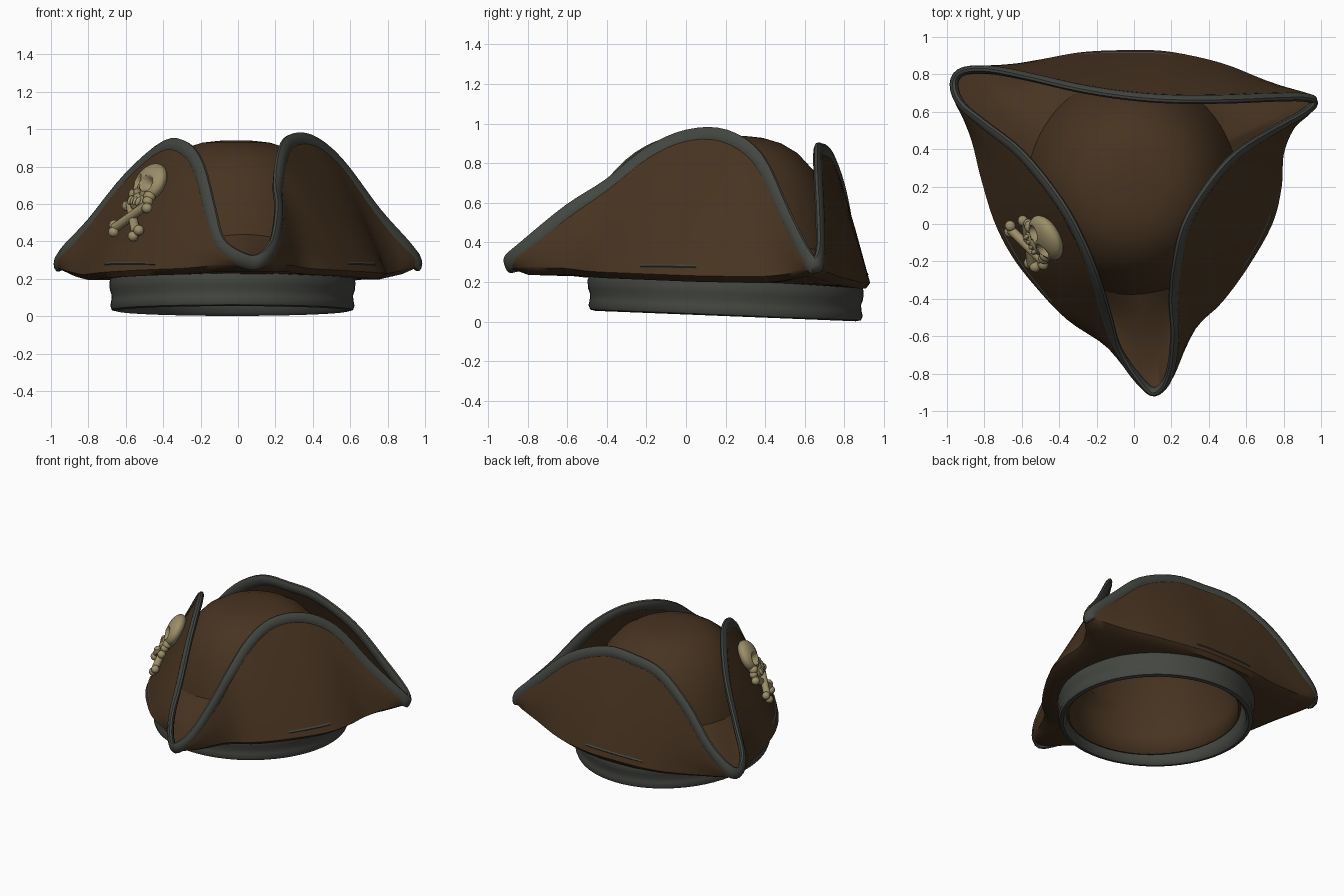
import bpy, bmesh, math
from mathutils import Vector, Matrix

cube = bpy.data.objects.get("Cube")
if cube:
    bpy.data.objects.remove(cube, do_unlink=True)


def material(name, rgb):
    mat = bpy.data.materials.new(name)
    mat.use_nodes = True
    mat.diffuse_color = (*rgb, 1)
    mat.node_tree.nodes["Principled BSDF"].inputs["Base Color"].default_value = (*rgb, 1)
    return mat


leather = material("brown leather", (0.064, 0.034, 0.015))
cloth = material("grey cloth", (0.058, 0.062, 0.053))
bone = material("aged bone", (0.33, 0.27, 0.14))


def finish(name, bm, mat, angle=50):
    """Turn a bmesh into a smooth shaded object."""
    bmesh.ops.recalc_face_normals(bm, faces=bm.faces)
    mesh = bpy.data.meshes.new(name)
    bm.to_mesh(mesh)
    bm.free()
    mesh.materials.append(mat)
    obj = bpy.data.objects.new(name, mesh)
    bpy.context.collection.objects.link(obj)
    bpy.ops.object.select_all(action="DESELECT")
    bpy.context.view_layer.objects.active = obj
    obj.select_set(True)
    bpy.ops.object.shade_smooth_by_angle(angle=math.radians(angle))
    return obj


def loft(name, rows, mat, around=True, wrap=True, cap=False):
    """Skin rows of points; around closes each row, wrap joins last row to first."""
    bm = bmesh.new()
    grid = [[bm.verts.new(p) for p in row] for row in rows]
    count = len(rows[0])
    for i in range(len(rows) if wrap else len(rows) - 1):
        a, b = grid[i], grid[(i + 1) % len(rows)]
        for j in range(count if around else count - 1):
            k = (j + 1) % count
            bm.faces.new((a[j], a[k], b[k], b[j]))
    if cap:
        bm.faces.new(grid[-1])
    return finish(name, bm, mat)


def closed_spline(points, sub):
    """Sample a closed Catmull-Rom curve."""
    out, n = [], len(points)
    for i in range(n):
        p, q, r, s = (Vector(points[(i + k) % n]) for k in (-1, 0, 1, 2))
        for k in range(sub):
            t = k / sub
            out.append(q + (r - p) * (t / 2) + (2 * p - 5 * q + 4 * r - s) * (t * t / 2)
                       + (3 * q - p - 3 * r + s) * (t ** 3 / 2))
    return out


# Upper brim edge and lower fold, counterclockwise from the front corner
RIM = [(.11, -.91, .31), (.19, -.82, .39), (.22, -.6, .57), (.21, -.4, .7), (.23, -.2, .86),
       (.28, 0, .95), (.4, .2, .95), (.55, .37, .83), (.75, .5, .56), (.91, .59, .38),
       (.97, .65, .3), (.92, .68, .36), (.75, .68, .52), (.5, .67, .74), (.2, .67, .87),
       (-.05, .69, .88), (-.3, .73, .85), (-.56, .79, .69), (-.77, .83, .47), (-.92, .82, .34),
       (-.97, .75, .3), (-.93, .64, .36), (-.8, .53, .5), (-.6, .37, .75), (-.4, .12, .92),
       (-.28, -.1, .91), (-.2, -.3, .8), (-.14, -.5, .57), (-.09, -.67, .4), (.02, -.84, .32)]
FOLD = [(.11, -.89), (.21, -.8), (.33, -.56), (.47, -.42), (.61, -.23), (.74, 0),
        (.79, .2), (.8, .37), (.85, .5), (.92, .58), (.97, .65), (.9, .7),
        (.7, .77), (.47, .86), (.2, .92), (0, .93), (-.27, .92), (-.5, .88),
        (-.74, .84), (-.92, .82), (-.97, .75), (-.94, .63), (-.87, .45), (-.82, .25),
        (-.75, .02), (-.66, -.16), (-.54, -.32), (-.36, -.51), (-.14, -.66), (.02, -.83)]
SUB = 4
CENTRE = Vector((-.03, .2, 0))


def tilt(y):
    return -.04 * (y - CENTRE.y)


def on_floor(x, y):
    reach = math.hypot(x - CENTRE.x, y - CENTRE.y)
    return Vector((x, y, min(.27, .225 + tilt(y) + .2 * max(0, reach - .8))))


rim = closed_spline(RIM, SUB)
fold = [on_floor(p.x, p.y) for p in closed_spline(FOLD, SUB)]
COLS = range(len(rim))
up, out = [], []
for i in COLS:
    tangent = (rim[(i + 1) % len(rim)] - rim[i - 1]).normalized()
    rise = ((rim[i] - fold[i]).normalized() + Vector((0, 0, .5))).normalized()
    n = tangent.cross(rise).normalized()
    out.append(n)
    up.append(n.cross(tangent).normalized())


def flap(i, t, offset=0):
    """Point on a turned-up flap: t runs from the fold to the rim."""
    return fold[i].lerp(rim[i], t) + out[i] * (offset + .014 * math.sin(math.pi * t))


def ring(radius, height):
    """Oval around the head opening, lined up with the brim columns."""
    row = []
    for f in fold:
        a = math.atan2(f.y - CENTRE.y, f.x - CENTRE.x)
        y = CENTRE.y + radius * 1.04 * math.sin(a)
        row.append(Vector((CENTRE.x + radius * math.cos(a), y, height + tilt(y))))
    return row


# Brim: underside, outer flaps, inner flaps, gutter rising into the crown
under, gutter = ring(.6, .2), ring(.53, .43)
steps = [.06, .2, .4, .6, .8, 1]
rows = [under]
rows.append([under[i].lerp(fold[i], .8) - Vector((0, 0, .025)) for i in COLS])
rows.append(fold)
rows += [[flap(i, t) for i in COLS] for t in steps]
rows += [[flap(i, t, -.022) for i in COLS] for t in reversed(steps[1:])]
for share, sag in ((.25, .03), (.5, .045), (.75, .03)):
    rows.append([flap(i, .15, -.022).lerp(gutter[i], share) - Vector((0, 0, sag)) for i in COLS])
rows.append(gutter)
loft("brim", rows, leather)

# Rounded trim along the brim edge
rows = []
for k in range(10):
    a = math.tau * k / 10
    rows.append([rim[i] + up[i] * (.043 * math.sin(a) - .02) + out[i] * (.023 * math.cos(a) - .007)
                 for i in COLS])
loft("brim_trim", rows, cloth)

# Short seam strips tucked just above the fold
for name, first, last in (("left", 16, 21), ("right", 97, 106), ("back", 56, 64)):
    cols = range(first, last + 1)
    rows = []
    for t, offset in ((.05, -.004), (.06, .005), (.085, -.004)):
        rows.append([flap(i, t, offset) for i in cols])
    loft(name + "_seam", rows, cloth, around=False, wrap=False)

# Crown dome
SIDES = 64
rows = []
for r, z in ((.585, .1), (.585, .25), (.565, .4), (.5, .62), (.43, .76), (.35, .85),
             (.27, .9), (.18, .928), (.09, .938), (.03, .94)):
    rows.append([Vector((r * math.cos(math.tau * k / SIDES) - .01,
                         CENTRE.y + 1.04 * r * math.sin(math.tau * k / SIDES), z))
                 for k in range(SIDES)])
crown = loft("crown", rows, leather, wrap=False, cap=True)
shell = crown.modifiers.new("thickness", "SOLIDIFY")
shell.thickness = .015

# Headband with a shallow crease around its middle
rows = []
for r, z in ((.6, .23), (.645, .22), (.658, .18), (.655, .14), (.645, .11), (.648, .08),
             (.653, .055), (.645, .034), (.62, .028), (.6, .045), (.595, .1), (.595, .2)):
    row = []
    for k in range(SIDES):
        a = math.tau * k / SIDES
        y = CENTRE.y + 1.06 * r * math.sin(a)
        row.append(Vector((CENTRE.x + r * math.cos(a), y, z + tilt(y))))
    rows.append(row)
loft("headband", rows, cloth)

# Emblem: skull over crossed bones, built flat and laid on the flap
col = 99
side = (flap(col + 2, .5) - flap(col - 2, .5)).normalized()
normal = side.cross(rim[col] - fold[col]).normalized()
lift = normal.cross(side)
place = Matrix((side, lift, normal)).transposed().to_4x4()
place.translation = flap(col, .41)


def ball(bm, loc, size, segments=14):
    m = Matrix.Translation(loc) @ Matrix.Diagonal((*size, 1))
    return bmesh.ops.create_uvsphere(bm, u_segments=segments, v_segments=segments * 2 // 3,
                                     radius=1, matrix=m)["verts"]


bm = bmesh.new()
skull = ball(bm, (0, .2, .025), (.13, .115, .06), 48)
for v in skull:
    for x, y, size in ((-.052, .18, .045), (.052, .18, .045), (0, .125, .024)):
        d = math.hypot(v.co.x - x, v.co.y - y) / size
        if d < 1 and v.co.z > .025:
            v.co.z -= .055 * (1 - d * d)
ball(bm, (0, .085, .03), (.08, .055, .04))
for s in (-1, 1):
    ball(bm, (s * .085, .12, .035), (.036, .03, .032))
for k in range(4):
    ball(bm, (.03 * (k - 1.5), .075, .062), (.014, .028, .014), 8)
for s in (-1, 1):
    turn = Matrix.Translation((0, -.01, .03 + .008 * s)) @ Matrix.Rotation(s * math.radians(36), 4, "Z")
    shaft = turn @ Matrix.Rotation(math.pi / 2, 4, "Y")
    bmesh.ops.create_cone(bm, cap_ends=True, segments=12, radius1=.025, radius2=.025,
                          depth=.27, matrix=shaft)
    for end in (-1, 1):
        for knob in (-1, 1):
            ball(bm, turn @ Vector((end * .14, knob * .024, 0)), (.031, .029, .028), 12)
bmesh.ops.transform(bm, matrix=place, verts=bm.verts)
finish("skull_emblem", bm, bone)
